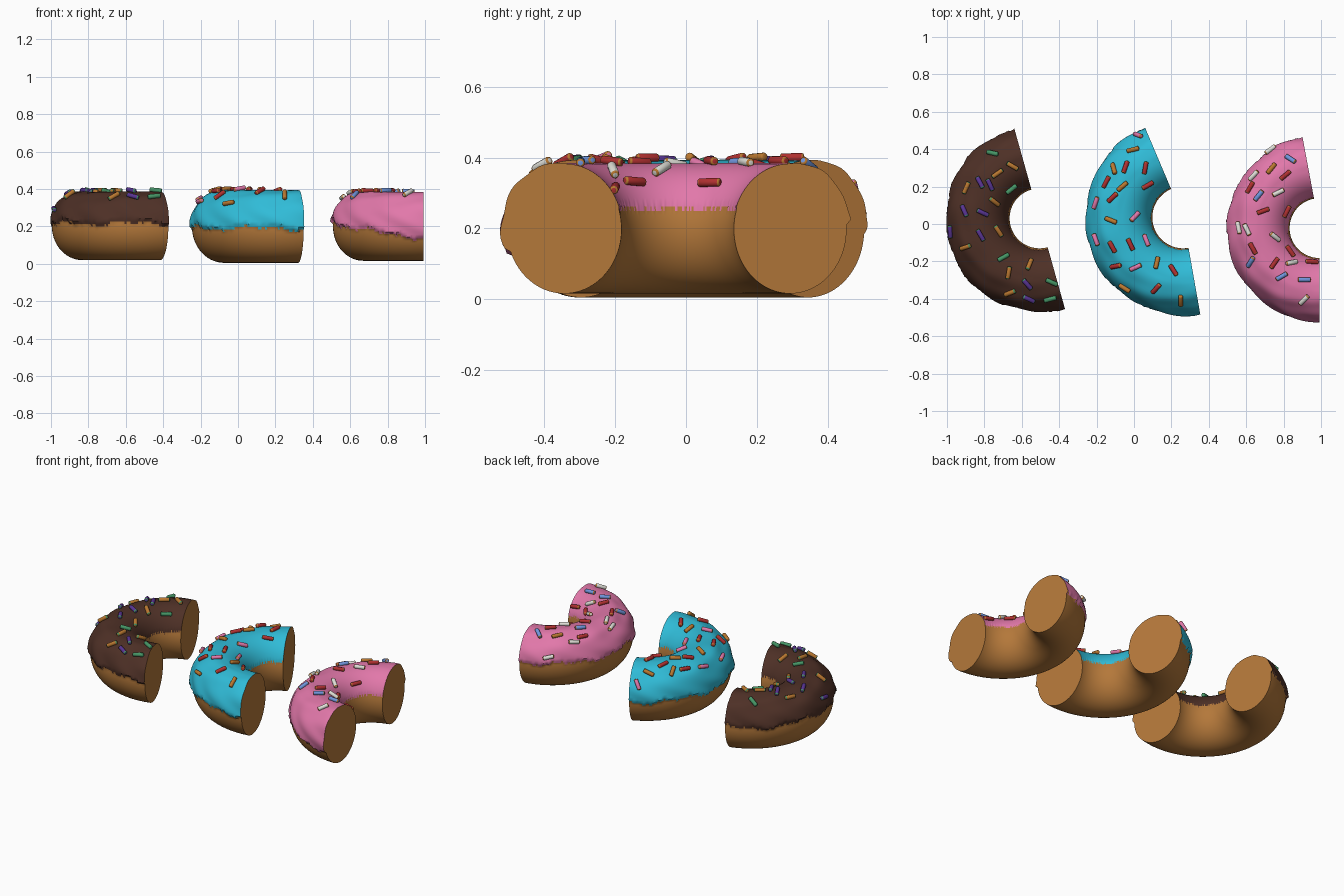
import bpy
import bmesh
import random
from math import sin, cos, pi, radians, sqrt, hypot, atan2
from mathutils import Vector, Matrix

random.seed(4)
cube = bpy.data.objects.get("Cube")
if cube:
    bpy.data.objects.remove(cube)


def srgb(*channels):
    return [((c / 255 + 0.055) / 1.055) ** 2.4 for c in channels] + [1.0]


def material(name, colour):
    mat = bpy.data.materials.new(name)
    mat.use_nodes = True
    mat.diffuse_color = colour
    for node in mat.node_tree.nodes:
        if node.type == 'BSDF_PRINCIPLED':
            node.inputs["Base Color"].default_value = colour
            node.inputs["Roughness"].default_value = 0.6
    return mat


MATS = {name: material(name, srgb(*rgb)) for name, rgb in {
    "dough": (180, 120, 58), "chocolate": (78, 48, 38),
    "blue_icing": (48, 188, 216), "pink": (226, 120, 170),
    "red": (176, 48, 48), "white": (224, 224, 216),
    "purple": (88, 52, 146), "green": (70, 150, 102),
    "orange": (186, 120, 48), "sky": (112, 150, 220)}.items()}


def smooth(t):
    t = max(0.0, min(1.0, t))
    return t * t * (3 - 2 * t)


def finish(name, bm, mats, angle):
    mesh = bpy.data.meshes.new(name)
    bmesh.ops.recalc_face_normals(bm, faces=bm.faces)
    bm.to_mesh(mesh)
    bm.free()
    obj = bpy.data.objects.new(name, mesh)
    bpy.context.collection.objects.link(obj)
    for mat in mats:
        mesh.materials.append(mat)
    bpy.ops.object.select_all(action='DESELECT')
    bpy.context.view_layer.objects.active = obj
    obj.select_set(True)
    bpy.ops.object.shade_smooth_by_angle(angle=radians(angle))


class Donut:
    """Half ring with an oval section, iced above a wavy line."""

    def __init__(self, name, icing, centre, ring, tube, height, start, end, rim, drip, seed):
        self.name, self.icing = name, icing
        self.centre, self.ring, self.tube, self.height = Vector(centre), ring, tube, height
        self.start, self.end = radians(start), radians(end)
        self.rim, self.drip, self.seed = rim, drip, seed

    def edge(self, a, outward):
        # Height of the icing edge: higher inside the hole, wavy outside
        wave = 0.010 * sin(7 * a + self.seed) + 0.007 * sin(17 * a + 2 * self.seed)
        jag = 0.004 * sin(61 * a) + 0.003 * sin(97 * a + self.seed)
        along = smooth((a - self.start) / (self.end - self.start) * 2 - 1)
        outer = self.rim + wave - self.drip * along
        return (outer if outward > 0 else 0.255 + wave * 0.4) + jag

    def point(self, a, p):
        z = self.centre.z + self.height * sin(p)
        cover = smooth((z - self.edge(a, cos(p))) / 0.012)
        lump = 0.5 + 0.5 * sin(9 * a + self.seed + 2 * sin(3 * p)) * cos(5 * p + 4 * a)
        side = max(0.0, cos(p)) ** 0.7
        swell = cover * (0.003 + side * (0.004 + 0.014 * lump))
        r = self.ring + (self.tube + swell) * cos(p)
        return Vector((self.centre.x + r * cos(a), self.centre.y + r * sin(a),
                       z + swell * sin(p)))

    def build(self, steps=150, sides=88):
        bm = bmesh.new()
        rings = []
        for i in range(steps + 1):
            a = self.start + (self.end - self.start) * i / steps
            rings.append([bm.verts.new(self.point(a, 2 * pi * j / sides))
                          for j in range(sides)])
        for i in range(steps):
            a = self.start + (self.end - self.start) * (i + 0.5) / steps
            for j in range(sides):
                k = (j + 1) % sides
                face = bm.faces.new((rings[i][j], rings[i + 1][j],
                                     rings[i + 1][k], rings[i][k]))
                p = 2 * pi * (j + 0.5) / sides
                z = self.centre.z + self.height * sin(p)
                face.material_index = int(z > self.edge(a, cos(p)))
        # Flat cut ends show plain dough
        bm.faces.new(rings[0])
        bm.faces.new(rings[-1])
        finish(self.name, bm, [MATS["dough"], MATS[self.icing]], 45)

    def sprinkle(self, spots):
        # Small rounded rods lying on the icing
        bm = bmesh.new()
        names = sorted(set(s[3] for s in spots))
        for x, y, turn, colour in spots:
            dx, dy = x - self.centre.x, y - self.centre.y
            a = atan2(dy, dx)
            a = a if a > 0 else a + 2 * pi
            c = max(-0.97, min(0.97, (hypot(dx, dy) - self.ring) / self.tube))
            s = sqrt(1 - c * c)
            p = atan2(s, c)
            n = Vector((c / self.tube * cos(a), c / self.tube * sin(a), s / self.height))
            n.normalize()
            t = Vector((cos(radians(turn)), sin(radians(turn)), 0))
            t = (t - n * t.dot(n)).normalized()
            rot = Matrix((n.cross(t), n, t)).transposed().to_4x4()
            place = Matrix.Translation(self.point(a, p) + n * 0.008) @ rot
            rod = bmesh.ops.create_cone(bm, cap_ends=True, segments=10, radius1=0.0125,
                                        radius2=0.0125, depth=0.068, matrix=place)
            faces = set(f for v in rod["verts"] for f in v.link_faces)
            for f in faces:
                f.material_index = names.index(colour)
            rims = set(e for f in faces if len(f.verts) > 4 for e in f.edges)
            bmesh.ops.bevel(bm, geom=list(rims), offset=0.005, segments=2,
                            profile=0.5, affect='EDGES')
        finish(self.name + "_sprinkles", bm, [MATS[n] for n in names], 50)


chocolate = Donut("chocolate_half_donut", "chocolate", (-0.505, 0.03, 0.2),
                  0.325, 0.165, 0.181, 105.7, 285.7, 0.215, 0, 1)
blue = Donut("blue_half_donut", "blue_icing", (0.263, 0.035, 0.197),
             0.337, 0.172, 0.192, 113, 280, 0.19, 0, 2.5)
pink = Donut("pink_half_donut", "pink", (0.992, -0.022, 0.198),
             0.322, 0.162, 0.182, 100.6, 270, 0.215, 0.07, 4)
for donut in (chocolate, blue, pink):
    donut.build()

# Sprinkles: x, y, turn in degrees, colour
chocolate.sprinkle([
    (-.75, .37, -25, "green"), (-.65, .31, -30, "orange"), (-.73, .27, 35, "orange"),
    (-.66, .19, 35, "green"), (-.82, .22, -60, "purple"), (-.77, .21, -65, "purple"),
    (-.89, .19, 65, "orange"), (-.75, .12, -35, "orange"), (-.9, .07, -60, "purple"),
    (-.81, .06, -25, "purple"), (-.97, -.04, 75, "purple"), (-.82, -.06, -60, "purple"),
    (-.73, -.04, -50, "orange"), (-.7, -.18, 30, "green"), (-.89, -.12, 20, "orange"),
    (-.67, -.26, 80, "orange"), (-.56, -.22, 70, "orange"), (-.57, -.32, -50, "purple"),
    (-.56, -.39, -35, "purple"), (-.66, -.36, 35, "orange"), (-.44, -.31, -25, "green"),
    (-.45, -.39, 20, "green")])
blue.sprinkle([
    (.03, .46, -50, "pink"), (0, .39, 0, "orange"), (.06, .3, 80, "red"),
    (-.04, .3, 75, "red"), (-.1, .29, -60, "orange"), (.07, .21, 25, "red"),
    (-.06, .2, 40, "orange"), (-.14, .22, 60, "red"), (-.11, .14, 40, "red"),
    (-.19, .11, 60, "pink"), (0, .04, 40, "pink"), (-.12, .02, -20, "orange"),
    (-.19, -.08, -60, "pink"), (-.02, -.11, -65, "red"), (-.11, -.12, -60, "red"),
    (.06, -.09, -75, "pink"), (.01, -.23, 25, "pink"), (.12, -.21, 75, "orange"),
    (.21, -.25, -60, "red"), (-.09, -.22, 20, "red"), (-.04, -.33, -20, "orange"),
    (.12, -.34, 50, "red"), (.25, -.4, 90, "orange")])
pink.sprinkle([
    (.74, .38, 70, "white"), (.84, .34, -40, "sky"), (.74, .29, 55, "orange"),
    (.81, .26, 40, "red"), (.65, .25, 40, "white"), (.63, .19, 60, "red"),
    (.77, .17, 25, "white"), (.67, .15, 50, "sky"), (.69, .07, 20, "red"),
    (.81, .07, 65, "red"), (.57, -.02, -70, "white"), (.61, -.03, -60, "white"),
    (.75, -.07, -30, "white"), (.64, -.13, -60, "red"), (.63, -.2, 50, "sky"),
    (.83, -.15, -60, "red"), (.75, -.21, 55, "red"), (.84, -.21, 20, "white"),
    (.79, -.28, 30, "sky"), (.91, -.3, 0, "sky"), (.95, -.21, 10, "red"),
    (.91, -.4, 50, "white")])
